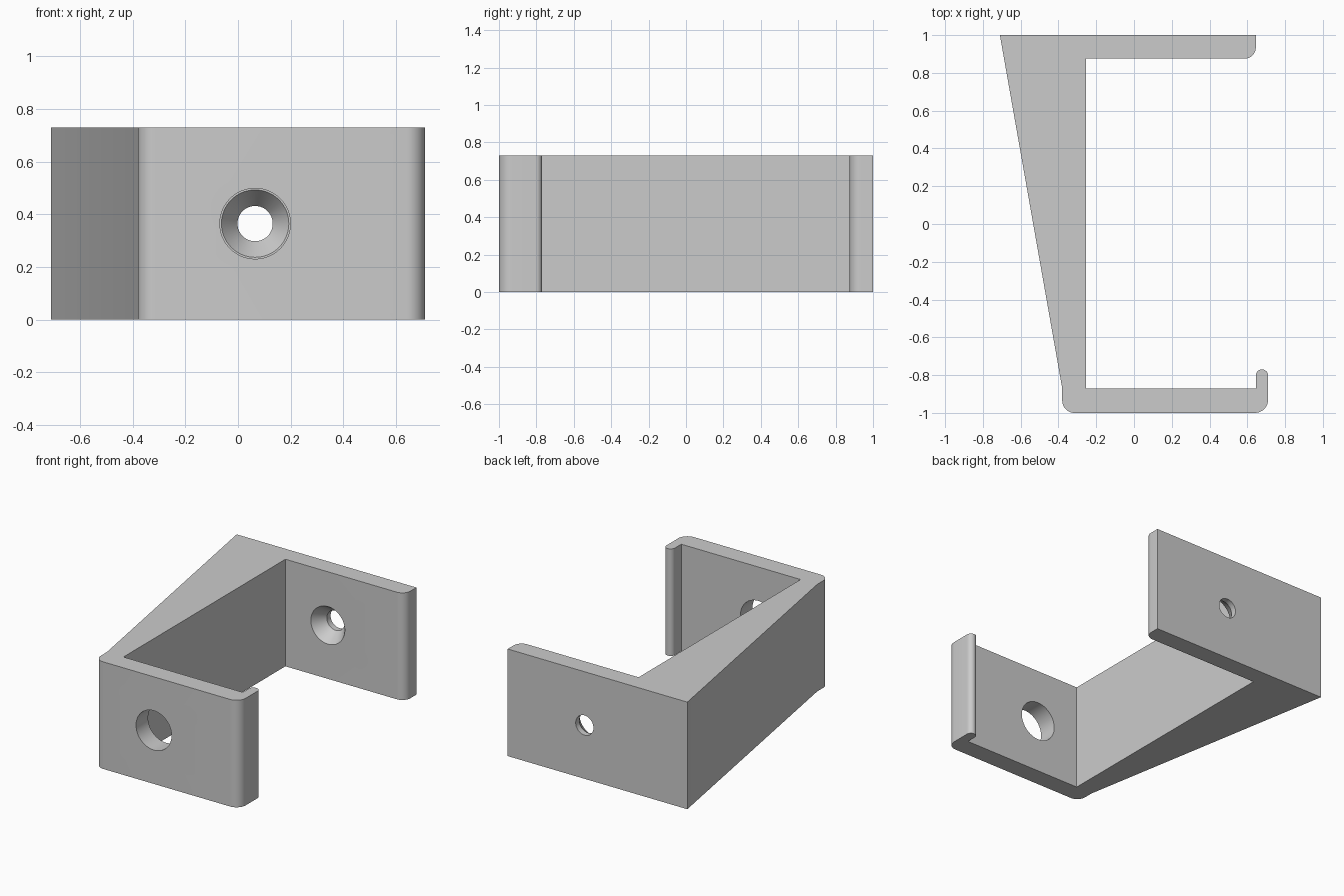
import bpy, bmesh, math
from mathutils import Vector, Matrix

cube = bpy.data.objects.get("Cube")
if cube:
    bpy.data.objects.remove(cube, do_unlink=True)

HEIGHT = 0.73
HOLE_X, HOLE_Z = 0.065, HEIGHT / 2

grey = bpy.data.materials.new("light grey")
grey.use_nodes = True
colour = (0.6, 0.6, 0.6, 1)
grey.diffuse_color = colour
grey.node_tree.nodes["Principled BSDF"].inputs["Base Color"].default_value = colour


def rounded(points, steps=10):
    """Outline from (x, y, corner radius) entries."""
    out = []
    for i, (x, y, r) in enumerate(points):
        p = Vector((x, y))
        if r == 0:
            out.append(p)
            continue
        a = (Vector(points[i - 1][:2]) - p).normalized()
        b = (Vector(points[(i + 1) % len(points)][:2]) - p).normalized()
        half = a.angle(b) / 2
        centre = p + (a + b).normalized() * r / math.sin(half)
        start = p + a * r / math.tan(half) - centre
        end = p + b * r / math.tan(half) - centre
        sweep = start.angle_signed(end)
        for k in range(steps + 1):
            out.append(centre + Matrix.Rotation(-sweep * k / steps, 2) @ start)
    return out


def finish(name, bm):
    bmesh.ops.recalc_face_normals(bm, faces=bm.faces[:])
    mesh = bpy.data.meshes.new(name)
    bm.to_mesh(mesh)
    bm.free()
    obj = bpy.data.objects.new(name, mesh)
    bpy.context.collection.objects.link(obj)
    mesh.materials.append(grey)
    return obj


def hole_cutter(name, rings, sides=64):
    """Turned solid along y from (y, radius) rings."""
    bm = bmesh.new()
    loops = []
    for y, r in rings:
        angles = [math.tau * k / sides for k in range(sides)]
        loops.append([bm.verts.new((HOLE_X + r * math.cos(t), y, HOLE_Z + r * math.sin(t)))
                      for t in angles])
    for lo, hi in zip(loops, loops[1:]):
        for k in range(sides):
            n = (k + 1) % sides
            bm.faces.new((lo[k], lo[n], hi[n], hi[k]))
    bm.faces.new(loops[0])
    bm.faces.new(loops[-1])
    obj = finish(name, bm)
    obj.hide_render = True
    return obj


# Bracket: wedge spine, two arms and a rounded hook lip
profile = rounded([
    (-0.71, 1, 0), (-0.38, -0.87, 0), (-0.38, -1, 0.065),
    (0.71, -1, 0.07), (0.71, -0.77, 0.0324), (0.645, -0.77, 0.0324),
    (0.645, -0.87, 0), (-0.255, -0.87, 0), (-0.255, 0.875, 0),
    (0.645, 0.875, 0.06), (0.645, 1, 0)])
bm = bmesh.new()
base = bm.faces.new([bm.verts.new((p.x, p.y, 0)) for p in profile])
top = bmesh.ops.extrude_face_region(bm, geom=[base])["geom"]
bmesh.ops.translate(bm, vec=(0, 0, HEIGHT),
                    verts=[v for v in top if isinstance(v, bmesh.types.BMVert)])
bracket = finish("bracket", bm)

# Clearance hole in the front arm, countersunk screw hole in the back arm
cutters = [
    hole_cutter("front_hole_cutter", [(-1.1, 0.134), (-0.8, 0.134)]),
    hole_cutter("screw_hole_cutter", [(0.8, 0.128), (0.875, 0.128), (0.96, 0.067), (1.1, 0.067)])]
bpy.context.view_layer.objects.active = bracket
bracket.select_set(True)
for cutter in cutters:
    mod = bracket.modifiers.new(cutter.name, "BOOLEAN")
    mod.operation = "DIFFERENCE"
    mod.solver = "EXACT"
    mod.object = cutter
    bpy.ops.object.modifier_apply(modifier=mod.name)
    bpy.data.objects.remove(cutter, do_unlink=True)
bpy.ops.object.shade_smooth_by_angle(angle=math.radians(25))
